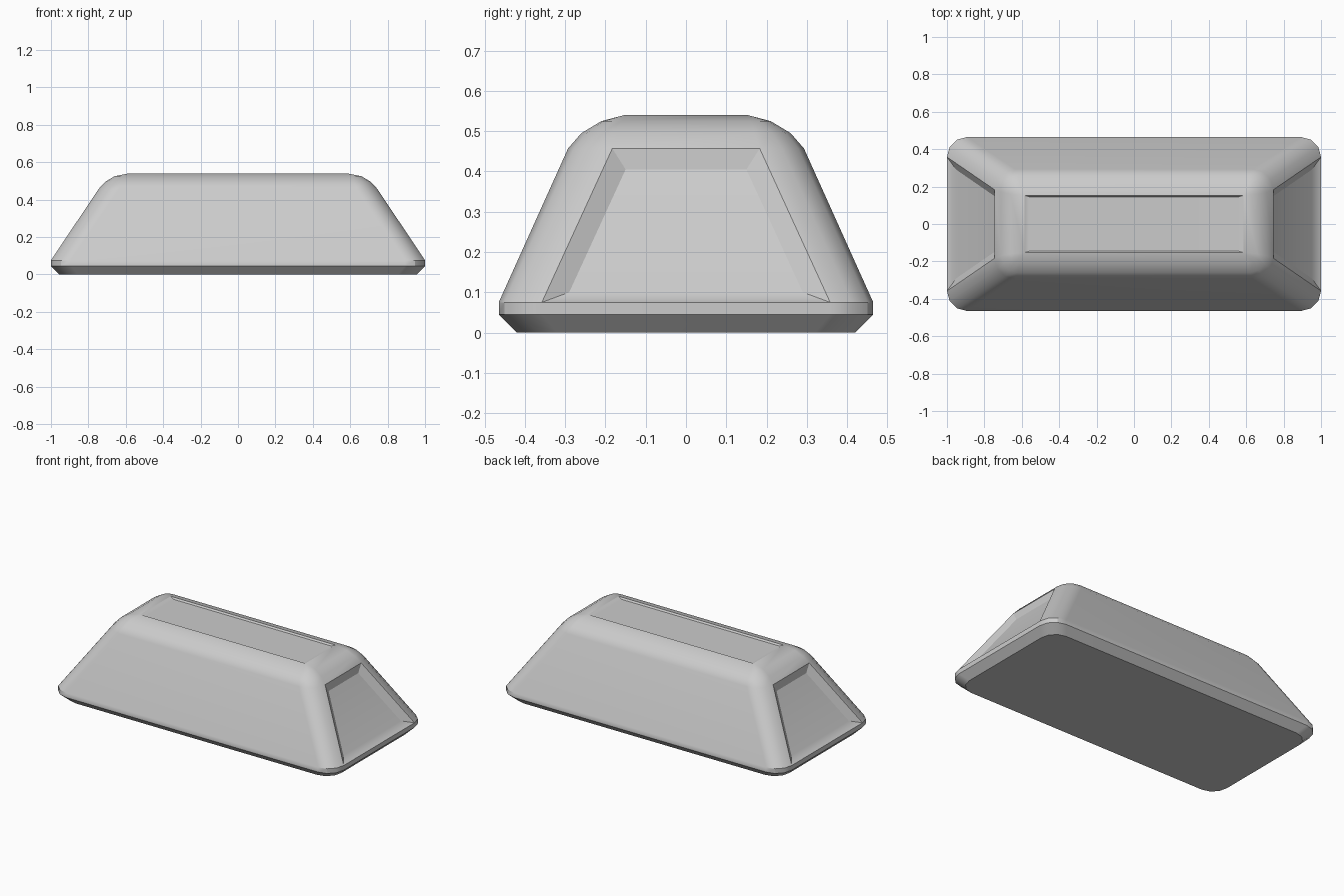
import bpy, bmesh
from math import sin, cos, pi, radians

if "Cube" in bpy.data.objects:
    bpy.data.objects.remove(bpy.data.objects["Cube"])

SEGMENTS = 3  # facets per rounded corner

# Section levels: z, half length, half width, corner radius
LEVELS = [
    (0.0, 0.955, 0.42, 0.10),
    (0.045, 1.0, 0.465, 0.107),
    (0.075, 1.0, 0.465, 0.107),
    (0.457, 0.745, 0.293, 0.11),
    (0.495, 0.71, 0.26, 0.09),
    (0.525, 0.66, 0.21, 0.05),
    (0.54, 0.585, 0.153, 0.0),
]


def rounded_ring(bm, z, hx, hy, r):
    ring = []
    for i, (sx, sy) in enumerate([(1, 1), (-1, 1), (-1, -1), (1, -1)]):
        for k in range(SEGMENTS + 1):
            a = (i + k / SEGMENTS) * pi / 2
            ring.append(bm.verts.new((sx * (hx - r) + r * cos(a),
                                      sy * (hy - r) + r * sin(a), z)))
    return ring


def recess(bm, face, place):
    # Split off an inner face, then move its corners to the recess floor
    bmesh.ops.inset_individual(bm, faces=[face], thickness=0.001)
    for v in face.verts:
        v.co = place(v.co)


def sign(n):
    return 1 if n > 0 else -1


def end_floor(c):
    x, y, z = (0.95, 0.29, 0.10) if c.z < 0.25 else (0.747, 0.15, 0.405)
    return (sign(c.x) * x, sign(c.y) * y, z)


def top_floor(c):
    return (sign(c.x) * 0.56, sign(c.y) * 0.145, 0.53)


# Tapered body with chamfered foot and rounded shoulders
bm = bmesh.new()
rings = [rounded_ring(bm, *lv) for lv in LEVELS]
n = len(rings[0])
for a, b in zip(rings, rings[1:]):
    for i in range(n):
        j = (i + 1) % n
        bm.faces.new((a[i], a[j], b[j], b[i]))
bm.faces.new(rings[0][::-1])
bm.faces.new(rings[-1])
bmesh.ops.remove_doubles(bm, verts=bm.verts[:], dist=0.0005)
bmesh.ops.recalc_face_normals(bm, faces=bm.faces[:])
bm.normal_update()

# Sunken end panels and shallow top panel
for f in bm.faces[:]:
    c = f.calc_center_median()
    if abs(c.y) < 0.01 and abs(c.x) > 0.8 and 0.1 < c.z < 0.4:
        recess(bm, f, end_floor)
    elif f.normal.z > 0.99 and c.z > 0.539:
        recess(bm, f, top_floor)

mesh = bpy.data.meshes.new("ingot_body")
bm.to_mesh(mesh)
bm.free()
body = bpy.data.objects.new("ingot_body", mesh)
bpy.context.collection.objects.link(body)

# Smooth rounding, crisp panel edges
bpy.context.view_layer.objects.active = body
body.select_set(True)
bpy.ops.object.shade_smooth_by_angle(angle=radians(30))
weighted = body.modifiers.new("weighted_normals", 'WEIGHTED_NORMAL')
weighted.keep_sharp = True
